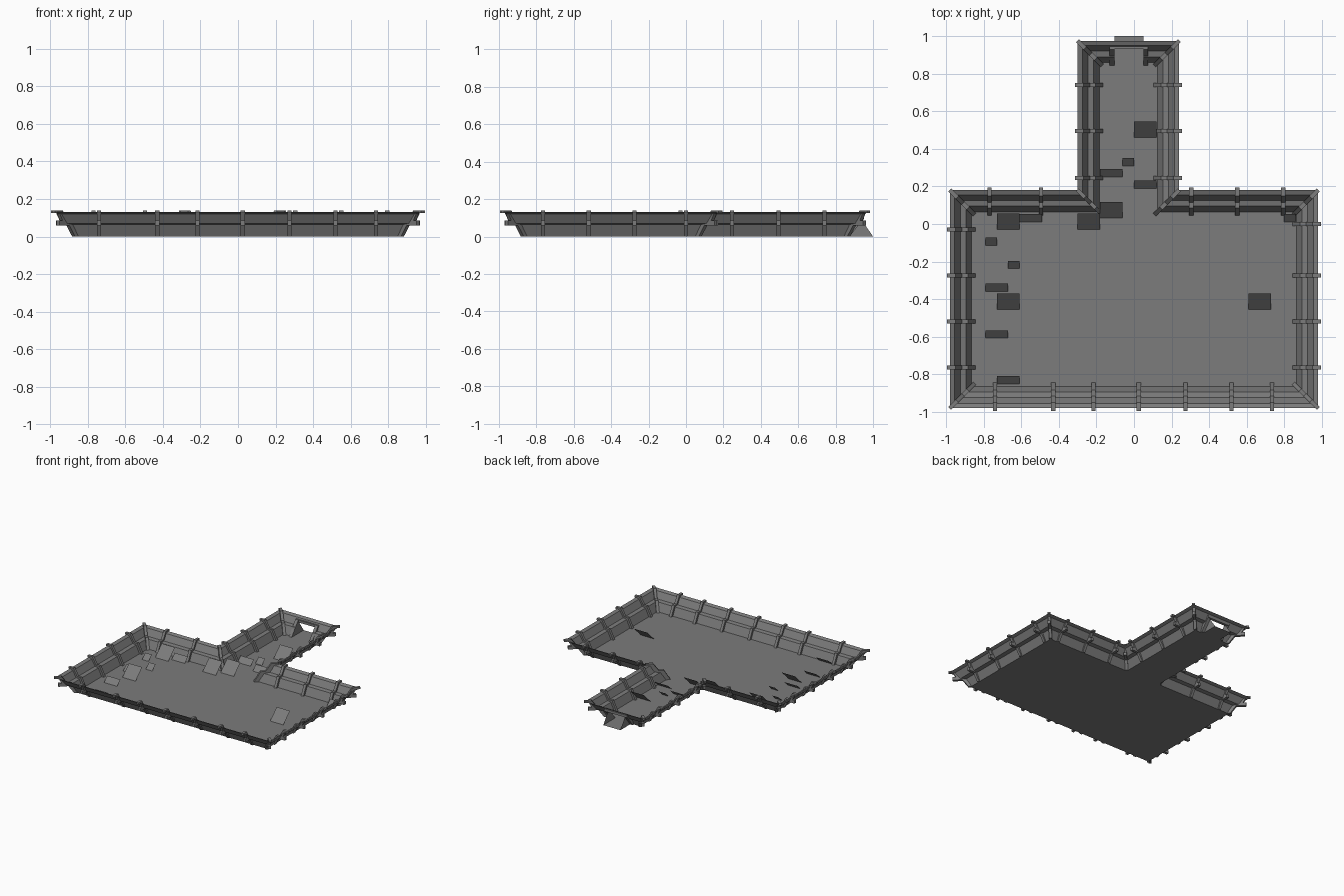
import bpy, bmesh
from mathutils import Vector

if "Cube" in bpy.data.objects:
    bpy.data.objects.remove(bpy.data.objects["Cube"])

grey = bpy.data.materials.new("dull grey")
grey.diffuse_color = (0.2, 0.2, 0.2, 1)
grey.use_nodes = True
grey.node_tree.nodes["Principled BSDF"].inputs["Base Color"].default_value = grey.diffuse_color


def finish(name, bm):
    me = bpy.data.meshes.new(name)
    bm.to_mesh(me)
    bm.free()
    me.materials.append(grey)
    ob = bpy.data.objects.new(name, me)
    bpy.context.collection.objects.link(ob)
    return ob


def face(bm, pts):
    return bm.faces.new([bm.verts.new(p) for p in pts])


# T-shaped rim corners with the diagonal direction pointing inward
CORNERS = [((-.98, -.98), (1, 1)), ((.98, -.98), (-1, 1)), ((.98, .18), (-1, -1)),
           ((.24, .18), (-1, -1)), ((.24, .975), (-1, -1)), ((-.30, .975), (1, -1)),
           ((-.30, .18), (1, -1)), ((-.98, .18), (1, -1))]
# Stepped wall section: inset from rim, height
WALL = [(0, .13), (.025, .12), (.055, .07), (.085, .064), (.115, 0)]
DOOR_X = (-.105, .05)
DOOR_Z = .095

# Flared tray: stepped walls and floor
bm = bmesh.new()
rings = [[bm.verts.new((c[0] + d[0] * o, c[1] + d[1] * o, z)) for c, d in CORNERS]
         for o, z in WALL]
n = len(CORNERS)
for a, b in zip(rings, rings[1:]):
    for i in range(n):
        j = (i + 1) % n
        bm.faces.new((a[i], a[j], b[j], b[i]))
bm.faces.new(rings[-1])


# Doorway cut through the back wall
def back_wall():
    fs = [f for f in bm.faces if f.calc_center_median().y > .84
          and all(v.co.y > .85 for v in f.verts)]
    return fs + list({e for f in fs for e in f.edges}) + list({v for f in fs for v in f.verts})


for co, no in (((DOOR_X[0], 0, 0), (1, 0, 0)), ((DOOR_X[1], 0, 0), (1, 0, 0)),
               ((0, 0, DOOR_Z), (0, 0, 1))):
    bmesh.ops.bisect_plane(bm, geom=back_wall(), plane_co=co, plane_no=no)
hole = []
for f in bm.faces:
    c = f.calc_center_median()
    if c.y > .85 and DOOR_X[0] < c.x < DOOR_X[1] and .005 < c.z < DOOR_Z:
        hole.append(f)
bmesh.ops.delete(bm, geom=hole, context='FACES')
finish("tray", bm)

# Ribs wrapped over the wall section
RIB = [(-.015, .14), (.03, .14), (.065, .08), (.095, .08), (.135, 0), (.105, 0),
       (.07, .06), (.01, .06), (.01, .085), (.03, .085), (.012, .125), (-.015, .125)]


def add_rib(bm, p, d, stretch=1.0, half=.011):
    """Extrude the rib section across the wall at p, pointing inward along d."""
    d = Vector((d[0], d[1], 0)).normalized()
    t = Vector((-d.y, d.x, 0)) * half
    base = Vector((p[0], p[1], 0))
    pts = [base + d * o * stretch + Vector((0, 0, z)) for o, z in RIB]
    f = face(bm, [q - t for q in pts])
    new = bmesh.ops.extrude_face_region(bm, geom=[f])["geom"]
    bmesh.ops.translate(bm, vec=t * 2, verts=[g for g in new if isinstance(g, bmesh.types.BMVert)])


bm = bmesh.new()
for y in (-.765, -.52, -.275):
    add_rib(bm, (-.98, y), (1, 0))
    add_rib(bm, (.98, y), (-1, 0))
add_rib(bm, (-.98, -.03), (1, 0))
add_rib(bm, (.98, 0), (-1, 0))
for x in (-.74, -.43, -.215, .025, .275, .52, .735):
    add_rib(bm, (x, -.98), (0, 1))
for x in (-.77, -.495, .305, .55, .795):
    add_rib(bm, (x, .18), (0, -1))
for y in (.245, .495, .74):
    add_rib(bm, (-.30, y), (1, 0))
    add_rib(bm, (.24, y), (-1, 0))
bmesh.ops.recalc_face_normals(bm, faces=bm.faces)
finish("wall_ribs", bm)

# Mitred ribs at the corners
bm = bmesh.new()
for c, d in CORNERS:
    inset = .012
    add_rib(bm, (c[0] + d[0] * inset, c[1] + d[1] * inset), d, 1.25)
bmesh.ops.recalc_face_normals(bm, faces=bm.faces)
finish("corner_ribs", bm)

# Door threshold and triangular side cheeks
bm = bmesh.new()
x0, x1 = DOOR_X
face(bm, [(x0, .86, 0), (x1, .86, 0), (x1, 1, 0), (x0, 1, 0)])
for x in DOOR_X:
    face(bm, [(x, .86, 0), (x, 1, 0), (x, .935, DOOR_Z)])
finish("door_threshold", bm)

# Door frame: two sloping posts and a lintel
bm = bmesh.new()
POST = [(.845, 0), (.875, 0), (.95, .095), (.95, .11), (.93, .11)]
for x in (x0 - .025, x1):
    f = face(bm, [(x, y, z) for y, z in POST])
    new = bmesh.ops.extrude_face_region(bm, geom=[f])["geom"]
    bmesh.ops.translate(bm, vec=(.025, 0, 0),
                        verts=[g for g in new if isinstance(g, bmesh.types.BMVert)])
lintel = bmesh.ops.create_cube(bm, size=1)["verts"]
bmesh.ops.scale(bm, vec=(x1 - x0 + .05, .022, .02), verts=lintel)
bmesh.ops.translate(bm, vec=((x0 + x1) / 2, .942, .1), verts=lintel)
bmesh.ops.recalc_face_normals(bm, faces=bm.faces)
finish("door_frame", bm)

# Square and half panels leaning back at 45 degrees: left x, front y, width, depth
PANELS = [(0, .46, .12, .085), (-.06, .31, .06, .042), (-.18, .25, .12, .042),
          (0, .19, .12, .042), (-.18, .032, .12, .085), (-.30, -.03, .12, .085),
          (-.73, -.03, .12, .085), (-.61, .01, .12, .042), (-.79, -.115, .06, .042),
          (-.67, -.238, .06, .042), (-.79, -.36, .12, .042), (-.73, -.455, .12, .085),
          (-.79, -.608, .12, .042), (-.73, -.852, .12, .042), (.61, -.455, .12, .085),
          (.80, .01, .06, .042)]
bm = bmesh.new()
for x, y, w, d in PANELS:
    face(bm, [(x, y, .002), (x + w, y, .002), (x + w, y + d, d), (x, y + d, d)])
finish("leaning_panels", bm)
